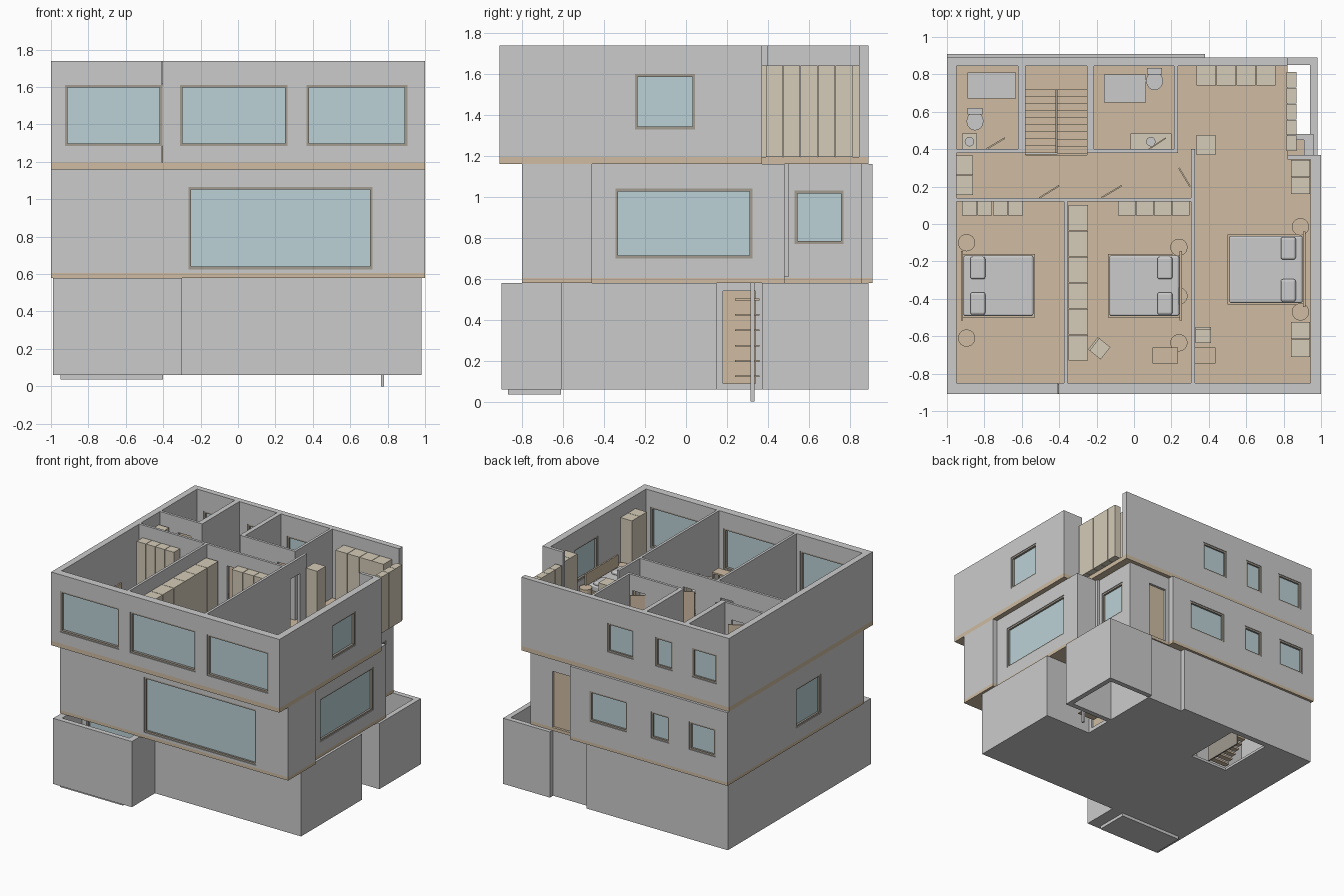
import bpy, bmesh, math
from mathutils import Matrix, Vector

def mat(name, c):
    m = bpy.data.materials.new(name)
    m.diffuse_color = (*c, 1)
    return m

WOOD = mat("wood", (0.62, 0.50, 0.36))
OAK = mat("light_wood", (0.66, 0.60, 0.48))
GLASS = mat("glass", (0.50, 0.64, 0.67))
FRAME = mat("frame", (0.36, 0.33, 0.28))
WHITE = mat("white", (0.82, 0.82, 0.82))
parts = {}

def group(name, m=None):
    if name not in parts:
        parts[name] = (bmesh.new(), m)
    return parts[name][0]

def box(name, x0, x1, y0, y1, z0, z1, m=None, rot=0):
    c = Vector(((x0 + x1) / 2, (y0 + y1) / 2, (z0 + z1) / 2))
    M = Matrix.Translation(c) @ Matrix.Rotation(rot, 4, 'Z') @ Matrix.Diagonal((x1 - x0, y1 - y0, z1 - z0, 1))
    bmesh.ops.create_cube(group(name, m), size=1, matrix=M)

def disc(name, x, y, r, z0, z1, m=None, sy=1):
    M = Matrix.Translation((x, y, (z0 + z1) / 2)) @ Matrix.Diagonal((1, sy, 1, 1))
    bmesh.ops.create_cone(group(name, m), cap_ends=True, segments=24, radius1=r, radius2=r, depth=z1 - z0, matrix=M)

def wall(name, axis, a0, a1, t0, t1, z0, z1, holes=()):
    """Wall along an axis; holes are (from, to, low, high, kind)."""
    def put(n, u0, u1, v0, v1, w0, w1, m=None):
        if u1 - u0 > 1e-4 and w1 - w0 > 1e-4:
            if axis == 'x':
                box(n, u0, u1, v0, v1, w0, w1, m)
            else:
                box(n, v0, v1, u0, u1, w0, w1, m)
    u = a0
    for h0, h1, lo, hi, kind in sorted(holes):
        put(name, u, h0, t0, t1, z0, z1)
        put(name, h0, h1, t0, t1, z0, lo)
        put(name, h0, h1, t0, t1, hi, z1)
        f, mid = 0.014, (t0 + t1) / 2
        if kind == 'window':
            for p in ((h0, h0 + f, lo, hi), (h1 - f, h1, lo, hi), (h0 + f, h1 - f, lo, lo + f), (h0 + f, h1 - f, hi - f, hi)):
                put("window_frames", p[0], p[1], t0 + 0.005, t1 - 0.005, p[2], p[3], FRAME)
            put("window_glass", h0 + f, h1 - f, mid - 0.005, mid + 0.005, lo + f, hi - f, GLASS)
        elif kind == 'door':
            put("doors", h0, h1, mid - 0.006, mid + 0.006, lo, hi, WOOD)
        u = h1
    put(name, u, a1, t0, t1, z0, z1)

def slab(name, rects, z0, z1, m=None):
    for r in rects:
        box(name, *r, z0, z1, m)

def leaf(x0, y0, x1, y1, z):
    L, a = math.hypot(x1 - x0, y1 - y0), math.atan2(y1 - y0, x1 - x0)
    cx, cy = (x0 + x1) / 2, (y0 + y1) / 2
    box("open_doors", cx - L / 2, cx + L / 2, cy - 0.004, cy + 0.004, z, z + 0.41, WOOD, a)

def cabinets(x0, x1, y0, y1, n, z, h=0.445, gap=0.003):
    along_x = (x1 - x0) > (y1 - y0)
    for i in range(n):
        if along_x:
            w = (x1 - x0) / n
            box("wardrobes", x0 + i * w, x0 + (i + 1) * w - gap, y0, y1, z, z + h, OAK)
        else:
            w = (y1 - y0) / n
            box("wardrobes", x0, x1, y0 + i * w, y0 + (i + 1) * w - gap, z, z + h, OAK)

def bed(x0, x1, y0, y1, z, side):
    box("bed_bases", x0, x1, y0, y1, z + 0.015, z + 0.055, WOOD)
    box("mattresses", x0 + 0.008, x1 - 0.008, y0 + 0.008, y1 - 0.008, z + 0.055, z + 0.105, WHITE)
    hx = x1 if side > 0 else x0
    box("headboards", hx - 0.006, hx + 0.006, y0 - 0.015, y1 + 0.015, z, z + 0.19, WOOD)
    px = hx - side * 0.085
    for y in (y0 + 0.075, y1 - 0.075):
        box("pillows", px - 0.04, px + 0.04, y - 0.06, y + 0.06, z + 0.1, z + 0.13, WHITE)

def table(x0, x1, y0, y1, z, h=0.15):
    box("tables", x0, x1, y0, y1, z + h - 0.012, z + h, WOOD)
    for x in (x0 + 0.008, x1 - 0.008):
        for y in (y0 + 0.008, y1 - 0.008):
            box("table_legs", x - 0.006, x + 0.006, y - 0.006, y + 0.006, z, z + h - 0.012, WOOD)

def chair(x, y, z, a):
    box("chair_seats", x - 0.042, x + 0.042, y - 0.042, y + 0.042, z + 0.03, z + 0.09, OAK, a)
    d = Matrix.Rotation(a, 3, 'Z') @ Vector((0, 0.038, 0))
    box("chair_backs", x + d.x - 0.042, x + d.x + 0.042, y + d.y - 0.006, y + d.y + 0.006, z + 0.09, z + 0.17, OAK, a)

def toilet(x, y, z):
    disc("toilet_bowls", x, y, 0.045, z, z + 0.08, WHITE, 1.1)
    box("toilet_tanks", x - 0.04, x + 0.04, y + 0.035, y + 0.07, z, z + 0.15, WHITE)

def stairs(z, h, n=9):
    for i in range(n):
        s = 0.34 / n
        za, zb = z + (i + 1) * h / (2 * n + 2), z + h / 2 + (i + 1) * h / (2 * n + 2)
        box("stair_treads", -0.58, -0.42, 0.38 + i * s, 0.385 + (i + 1) * s, za - 0.015, za, WOOD)
        box("stair_treads", -0.41, -0.25, 0.715 - (i + 1) * s, 0.72 - i * s, zb - 0.015, zb, WOOD)
    box("stair_landings", -0.58, -0.25, 0.72, 0.845, z + h / 2 - 0.015, z + h / 2, WOOD)
    box("stair_spine", -0.42, -0.41, 0.38, 0.72, z, z + h, FRAME)

def bathrooms(z, top, back):
    """Rear rooms either side of the stairs, shared by the two upper floors."""
    w = "partitions_%d" % round(z * 10)
    d = z + 0.42
    wall(w, 'x', -0.95, -0.58, 0.38, 0.4, z, top, [(-0.79, -0.68, z, d, 'open')])
    wall(w, 'x', -0.25, 0.235, 0.38, 0.4, z, top, [(0.08, 0.19, z, d, 'open')])
    for x0, x1 in ((-0.62, -0.58), (-0.25, -0.215), (0.215, 0.235)):
        wall(w, 'y', 0.4, back, x0, x1, z, top)
    leaf(-0.79, 0.4, -0.69, 0.46, z)
    leaf(0.08, 0.4, 0.17, 0.46, z)
    box("shower_trays", -0.89, -0.63, 0.67, 0.81, z, z + 0.03, WHITE)
    box("shower_trays", -0.16, 0.065, 0.65, 0.8, z, z + 0.03, WHITE)
    toilet(-0.85, 0.55, z)
    toilet(0.11, 0.765, z)
    for x0, x1, cx in ((-0.92, -0.84, -0.88), (-0.02, 0.2, 0.09)):
        box("vanities", x0, x1, 0.4, 0.485, z, z + 0.15, OAK)
        disc("basins", cx, 0.44, 0.025, z + 0.15, z + 0.165, WHITE)

# Basement: floor, walls and the two open light wells
Z, T = 0.08, 0.58
slab("basement_floor", [(-0.99, 0.98, -0.61, 0.15), (-0.99, 0.57, 0.15, 0.38), (-0.99, -0.58, 0.38, 0.89),
                        (-0.25, 0.25, 0.38, 0.89), (0.25, 0.57, 0.38, 0.85), (-0.58, -0.25, 0.845, 0.89),
                        (-0.99, -0.3, -0.9, -0.61)], 0.06, Z)
box("light_well_pad", -0.95, -0.4, -0.87, -0.61, 0.035, 0.06)
B = "basement_walls"
wall(B, 'y', -0.9, 0.89, -0.99, -0.94, Z, T)
wall(B, 'x', -0.94, -0.3, -0.9, -0.86, Z, T)
wall(B, 'y', -0.86, -0.61, -0.35, -0.3, Z, T)
wall(B, 'x', -0.94, 0.98, -0.61, -0.56, Z, T, [(-0.9, -0.4, Z, 0.5, 'window')])
wall(B, 'y', -0.56, 0.15, 0.93, 0.98, Z, T)
wall(B, 'x', 0.57, 0.93, 0.1, 0.15, Z, T)
wall(B, 'x', -0.94, 0.25, 0.84, 0.89, Z, T)
wall(B, 'x', 0.25, 0.57, 0.81, 0.85, Z, T)
wall(B, 'y', 0.1, 0.81, 0.53, 0.57, Z, T, [(0.18, 0.34, 0.09, 0.54, 'door')])
W = "rear_light_well"
wall(W, 'y', 0.37, 0.89, 0.94, 0.98, 0.06, T)
wall(W, 'x', 0.57, 0.94, 0.85, 0.89, 0.06, T)
wall(W, 'x', 0.57, 0.94, 0.37, 0.41, 0.06, T)
box("entry_post", 0.765, 0.78, 0.315, 0.335, 0, T)
for i in range(6):
    box("entry_shelves", 0.6, 0.75, 0.24, 0.36, 0.12 + i * 0.075, 0.128 + i * 0.075, WOOD)
wall(B, 'x', -0.94, 0.53, 0.12, 0.14, Z, T, [(-0.5, -0.38, Z, 0.5, 'door'), (0.2, 0.32, Z, 0.5, 'door')])
wall(B, 'y', -0.56, 0.12, 0.1, 0.12, Z, T)
cabinets(-0.9, -0.5, 0.04, 0.115, 5, Z)
stairs(Z, 0.525)

# Middle floor
Z, T = 0.605, 1.16
slab("middle_floor", [(-1, 1, -0.8, -0.46), (-1, 0.96, -0.46, 0.375), (-1, -0.58, 0.375, 0.91), (-0.25, 0.38, 0.375, 0.91),
                      (0.38, 0.76, 0.375, 0.86), (0.76, 0.96, 0.375, 0.48), (-0.58, -0.25, 0.845, 0.91)], 0.58, Z, WOOD)
M = "middle_walls"
wall(M, 'x', -1, 1, -0.8, -0.75, Z, T, [(-0.265, 0.72, 0.625, 1.065, 'window')])
wall(M, 'y', -0.75, 0.91, -1, -0.95, Z, T, [(-0.26, 0.05, 0.71, 1.02, 'window')])
wall(M, 'y', -0.75, -0.46, 0.95, 1, Z, T)
wall(M, 'y', -0.46, 0.47, 0.91, 0.96, Z, T, [(-0.345, 0.325, 0.7, 1.04, 'window')])
wall(M, 'x', 0.71, 0.96, 0.45, 0.48, Z, T)
wall(M, 'y', 0.48, 0.86, 0.71, 0.76, Z, T, [(0.53, 0.77, 0.77, 1.03, 'window')])
wall(M, 'x', 0.38, 0.71, 0.81, 0.86, Z, T, [(0.41, 0.57, Z, 1.05, 'door')])
wall(M, 'x', -0.95, 0.38, 0.86, 0.91, Z, T, [(-0.12, 0.25 - 0.04, 0.77, 1.01, 'window'), (-0.49, -0.33, 0.78, 0.99, 'window'),
                                          (-0.894, -0.665, 0.78, 1.0, 'window')])
box("corner_post", 0.76, 0.78, 0.47, 0.5, 0.61, T)
bathrooms(Z, T, 0.86)
stairs(Z, 0.59)
box("sofa_seat", 0.1, 0.6, -0.25, -0.08, Z, Z + 0.09, OAK)
box("sofa_back", 0.1, 0.6, -0.08, -0.04, Z, Z + 0.17, OAK)
table(0.22, 0.48, -0.48, -0.34, Z, 0.08)
table(-0.8, -0.45, -0.45, -0.2, Z)
for x in (-0.72, -0.53):
    chair(x, -0.13, Z, 0)
    chair(x, -0.52, Z, math.pi)
chair(0.74, -0.65, Z, 0.5)
cabinets(-0.92, -0.4, -0.74, -0.64, 5, Z, 0.18)

# Top floor: slab, outer walls and windows
Z, T = 1.195, 1.74
slab("top_floor", [(-1, 1, -0.91, 0.37), (-1, -0.58, 0.37, 0.89), (-0.25, 0.82, 0.37, 0.89),
                   (-0.58, -0.25, 0.845, 0.89)], 1.16, Z, WOOD)
U = "top_walls"
wall(U, 'x', -1, 1, -0.91, -0.85, Z, T, [(a, b, 1.285, 1.61, 'window') for a, b in
                                     ((-0.925, -0.405), (-0.31, 0.265), (0.365, 0.905))])
wall(U, 'y', -0.85, 0.89, -1, -0.95, Z, T)
wall(U, 'y', -0.85, 0.37, 0.945, 1, Z, T, [(-0.25, 0.045, 1.33, 1.6, 'window')])
wall(U, 'x', 0.82, 0.945, 0.345, 0.37, Z, T)
wall(U, 'x', -0.95, 0.82, 0.845, 0.89, Z, T, [(a, b, 1.35, 1.58, 'window') for a, b in
                                          ((-0.163, 0.066), (-0.507, -0.357), (-0.894, -0.674))])
# Top floor partitions and doors
P = "partitions_12"
D = Z + 0.42
wall(P, 'x', -0.95, 0.305, 0.12, 0.14, Z, T, [(-0.51, -0.4, Z, D, 'open'), (-0.18, -0.07, Z, D, 'open')])
wall(P, 'y', -0.85, 0.12, -0.375, -0.355, Z, T)
wall(P, 'y', -0.85, 0.4, 0.305, 0.325, Z, T, [(0.19, 0.31, Z, D, 'open')])
bathrooms(Z, T, 0.845)
leaf(-0.505, 0.14, -0.4, 0.205, Z)
leaf(-0.175, 0.14, -0.065, 0.205, Z)
leaf(0.24, 0.3, 0.3, 0.2, Z)
# Wardrobes
for c in ((-0.92, -0.59, 0.045, 0.12, 4), (-0.085, 0.3, 0.045, 0.12, 4), (-0.35, -0.245, -0.73, 0.105, 6),
          (0.335, 0.76, 0.74, 0.845, 4), (0.84, 0.94, 0.16, 0.345, 2), (0.84, 0.94, -0.71, -0.52, 2),
          (-0.95, -0.86, 0.155, 0.37, 2), (0.815, 0.87, 0.39, 0.815, 5), (0.335, 0.435, 0.37, 0.48, 1)):
    cabinets(*c, Z)
# Bedroom furniture
bed(-0.92, -0.53, -0.5, -0.16, Z, -1)
bed(-0.14, 0.25, -0.5, -0.16, Z, 1)
bed(0.5, 0.91, -0.43, -0.055, Z, 1)
for x, y in ((-0.895, -0.1), (-0.895, -0.61), (0.24, -0.125), (0.24, -0.385), (0.24, -0.635), (0.89, -0.015), (0.89, -0.47)):
    disc("night_tables", x, y, 0.046, Z, Z + 0.1, WOOD)
table(0.1, 0.235, -0.745, -0.66, Z)
table(0.326, 0.435, -0.745, -0.66, Z)
chair(-0.185, -0.665, Z, 0.9)
chair(0.37, -0.595, Z, 0)

# Turn every part group into an object
for name, (bm, m) in parts.items():
    me = bpy.data.meshes.new(name)
    bm.to_mesh(me)
    bm.free()
    ob = bpy.data.objects.new(name, me)
    bpy.context.collection.objects.link(ob)
    if m:
        me.materials.append(m)
    if name in ("pillows", "mattresses"):
        b = ob.modifiers.new("soft_edges", 'BEVEL')
        b.width, b.segments = 0.012, 3
